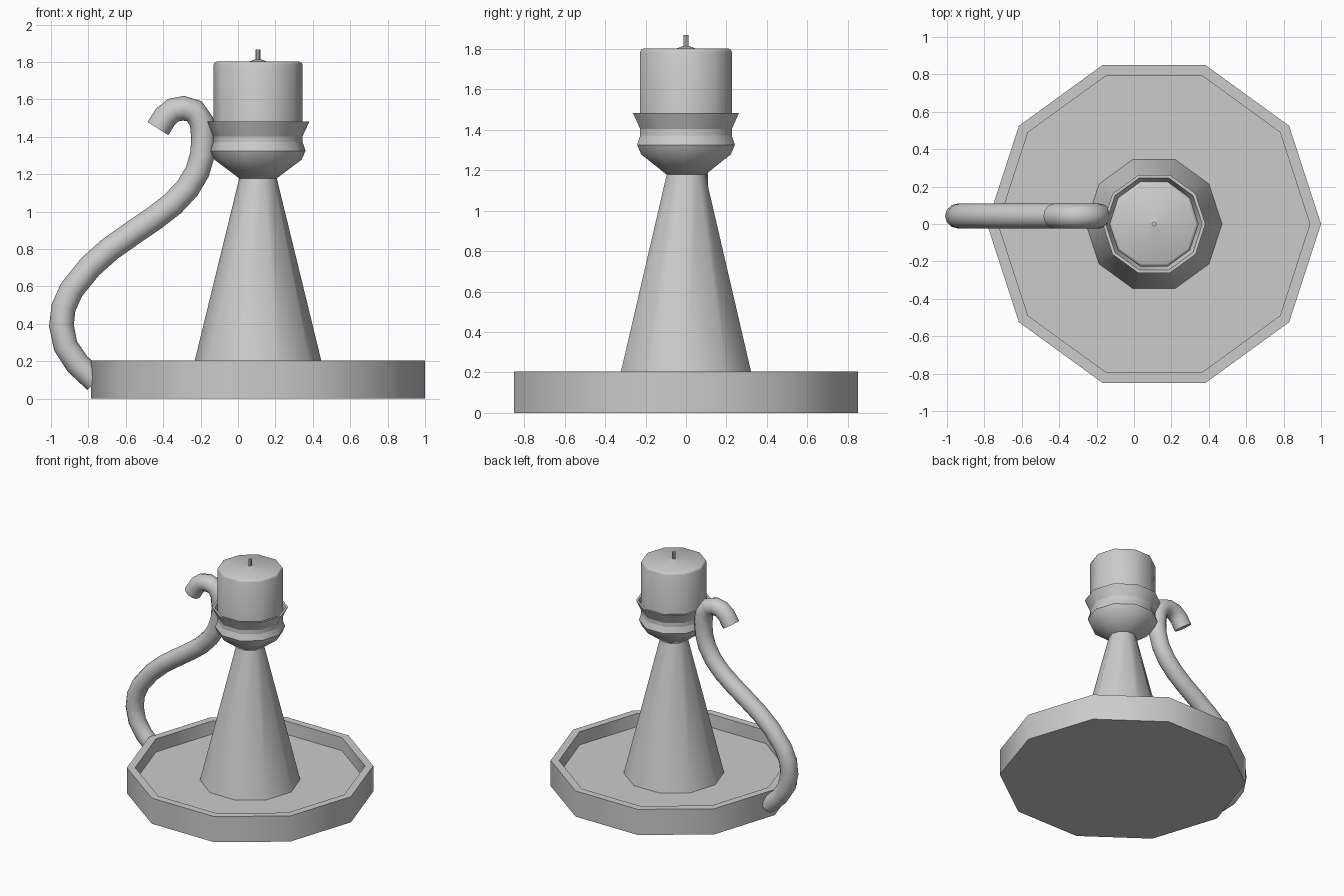
import bpy, bmesh, math

if "Cube" in bpy.data.objects:
    bpy.data.objects.remove(bpy.data.objects["Cube"])

CX = 0.107      # axis of the turned parts
SIDES = 10


def smooth(obj, angle):
    bpy.ops.object.select_all(action='DESELECT')
    obj.select_set(True)
    bpy.context.view_layer.objects.active = obj
    bpy.ops.object.shade_smooth_by_angle(angle=math.radians(angle))


def lathe(name, profile, sides=SIDES):
    """Turn an (r, z) profile running bottom to top; r = 0 makes a pole."""
    bm = bmesh.new()
    rings = []
    for r, z in profile:
        n = 1 if r == 0 else sides
        rings.append([bm.verts.new((r * math.cos(2 * math.pi * i / sides),
                                    r * math.sin(2 * math.pi * i / sides), z))
                      for i in range(n)])
    for a, b in zip(rings, rings[1:]):
        for i in range(sides):
            j = (i + 1) % sides
            if len(a) == 1:
                bm.faces.new((a[0], b[j], b[i]))
            elif len(b) == 1:
                bm.faces.new((a[i], a[j], b[0]))
            else:
                bm.faces.new((a[i], a[j], b[j], b[i]))
    bmesh.ops.recalc_face_normals(bm, faces=bm.faces)
    mesh = bpy.data.meshes.new(name)
    bm.to_mesh(mesh)
    bm.free()
    obj = bpy.data.objects.new(name, mesh)
    obj.location.x = CX
    bpy.context.collection.objects.link(obj)
    smooth(obj, 40)
    return obj


# Drip tray with raised rim
lathe("drip_tray", [(0, 0), (0.893, 0), (0.893, 0.205), (0.833, 0.205),
                    (0.833, 0.1), (0, 0.1)])

# Tapered stem
lathe("stem", [(0, 0.09), (0.366, 0.09), (0.1, 1.18), (0, 1.18)])

# Candle cup with flared lip
lathe("candle_cup", [(0, 1.178), (0.1, 1.178), (0.233, 1.278), (0.254, 1.325),
                     (0.232, 1.39), (0.275, 1.482), (0.258, 1.482),
                     (0.22, 1.39), (0.22, 1.32), (0, 1.3)])

# Candle with softened top edge and a small peak around the wick
lathe("candle", [(0, 1.31), (0.238, 1.36), (0.238, 1.785), (0.233, 1.796),
                 (0.222, 1.802), (0.05, 1.802), (0.015, 1.814), (0, 1.814)])

# Wick
lathe("wick", [(0, 1.79), (0.013, 1.79), (0.013, 1.868), (0, 1.868)], 8)

# S-shaped handle, swept tube from tray rim up to the curled tip
path = [(-0.76, 0.095), (-0.86, 0.187), (-0.922, 0.283), (-0.944, 0.39),
        (-0.933, 0.487), (-0.89, 0.583), (-0.79, 0.706), (-0.685, 0.8),
        (-0.553, 0.893), (-0.45, 0.963), (-0.35, 1.04), (-0.27, 1.125),
        (-0.217, 1.214), (-0.19, 1.305), (-0.184, 1.396), (-0.195, 1.481),
        (-0.233, 1.537), (-0.291, 1.553), (-0.345, 1.543), (-0.388, 1.508),
        (-0.428, 1.444)]
curve = bpy.data.curves.new("handle", 'CURVE')
curve.dimensions = '3D'
curve.bevel_depth = 0.066
curve.bevel_resolution = 4
curve.use_fill_caps = True
spline = curve.splines.new('POLY')
spline.points.add(len(path) - 1)
for p, (x, z) in zip(spline.points, path):
    p.co = (x, 0.043, z, 1)
handle = bpy.data.objects.new("handle", curve)
bpy.context.collection.objects.link(handle)
bpy.ops.object.select_all(action='DESELECT')
handle.select_set(True)
bpy.context.view_layer.objects.active = handle
bpy.ops.object.convert(target='MESH')
smooth(bpy.context.view_layer.objects.active, 45)
